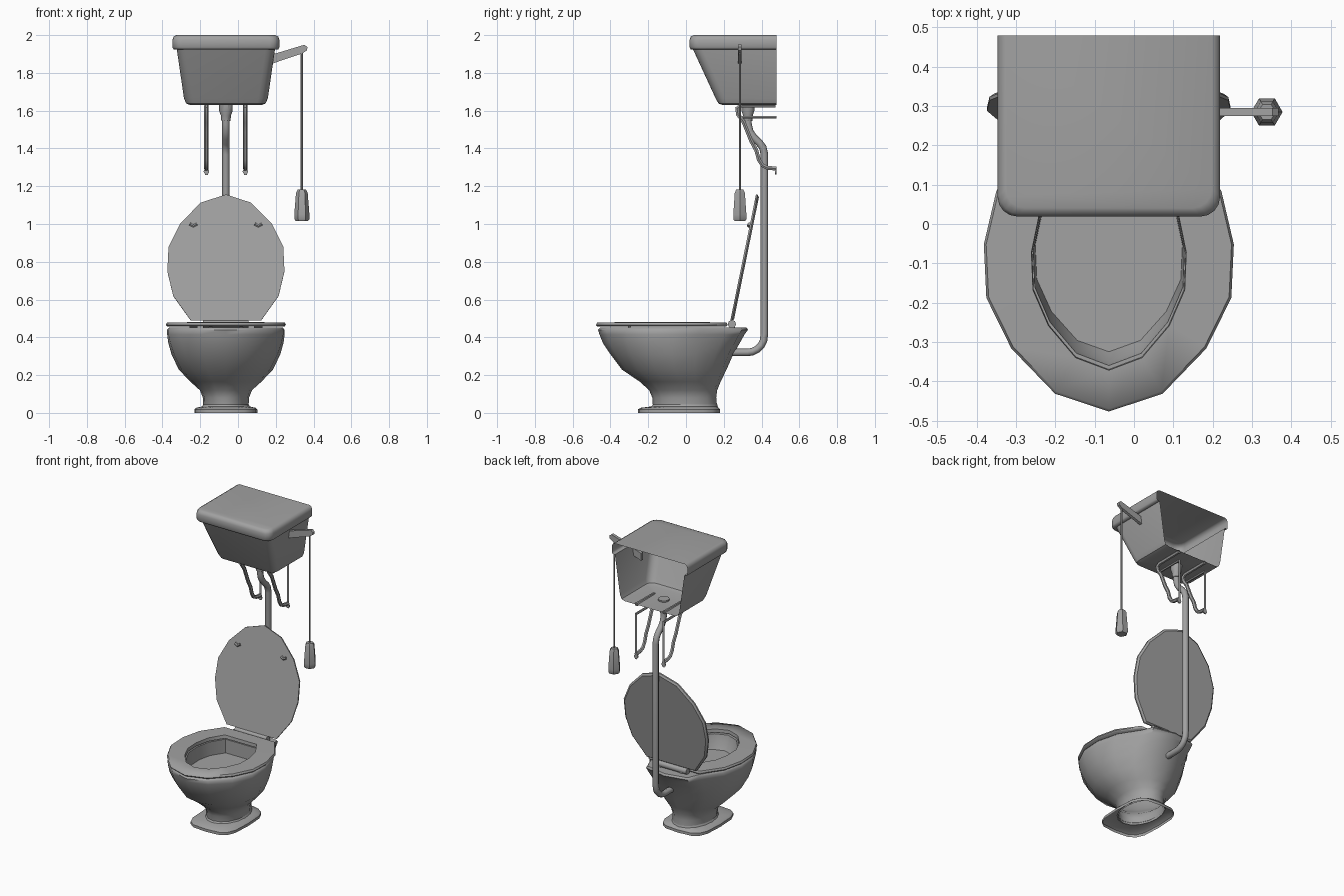
import bpy, bmesh, math
from mathutils import Matrix

if "Cube" in bpy.data.objects:
    bpy.data.objects.remove(bpy.data.objects["Cube"])

CX = -0.064   # centre line of the tank, pipe and bowl
BACK = 0.48   # wall plane
grey = bpy.data.materials.new("grey")
grey.diffuse_color = (0.36, 0.36, 0.36, 1)
grey.use_nodes = True
grey.node_tree.nodes["Principled BSDF"].inputs["Base Color"].default_value = grey.diffuse_color


def finish(ob, angle=35):
    bpy.ops.object.select_all(action='DESELECT')
    ob.select_set(True)
    bpy.context.view_layer.objects.active = ob
    if ob.type == 'CURVE':
        bpy.ops.object.convert(target='MESH')
        ob = bpy.context.object
    ob.data.materials.clear()
    ob.data.materials.append(grey)
    bpy.ops.object.shade_smooth_by_angle(angle=math.radians(angle))
    return ob


def loft(name, rings, closed=True, cap_start=False, cap_end=False, wrap=False,
         angle=35, matrix=None):
    """Skin a list of equal-length point rings."""
    bm = bmesh.new()
    vs = [[bm.verts.new(p) for p in r] for r in rings]
    n = len(vs[0])
    pairs = list(zip(vs, vs[1:])) + ([(vs[-1], vs[0])] if wrap else [])
    for a, b in pairs:
        for i in range(n if closed else n - 1):
            j = (i + 1) % n
            bm.faces.new((a[i], a[j], b[j], b[i]))
    if cap_start:
        bm.faces.new(vs[0])
    if cap_end:
        bm.faces.new(vs[-1])
    bmesh.ops.recalc_face_normals(bm, faces=bm.faces)
    if matrix:
        bm.transform(matrix)
    me = bpy.data.meshes.new(name)
    bm.to_mesh(me)
    bm.free()
    ob = bpy.data.objects.new(name, me)
    bpy.context.collection.objects.link(ob)
    return finish(ob, angle)


def tube(name, pts, r, res=2, angle=50):
    cu = bpy.data.curves.new(name, 'CURVE')
    cu.dimensions = '3D'
    cu.bevel_depth, cu.bevel_resolution, cu.use_fill_caps = r, res, True
    sp = cu.splines.new('POLY')
    sp.points.add(len(pts) - 1)
    for q, p in zip(sp.points, pts):
        q.co = (*p, 1)
    ob = bpy.data.objects.new(name, cu)
    bpy.context.collection.objects.link(ob)
    return finish(ob, angle)


def lathe(name, profile, x, y, n, angle=35):
    rings = [[(x + r * math.cos(i * math.tau / n), y + r * math.sin(i * math.tau / n), z)
              for i in range(n)] for r, z in profile]
    return loft(name, rings, cap_start=True, cap_end=True, angle=angle)


# Outlines: half width fraction, length fraction from front to back
EGG = [(0, 0), (.43, .065), (.78, .23), (.98, .415), (1, .61), (.9, .805),
       (.6, 1), (.3, 1), (0, 1)]
BOWL = [(0, 0), (.43, .055), (.78, .19), (.98, .35), (1, .51), (.88, .69),
        (.60, .86), (.50, .96), (0, 1)]


def ring(f, b, w, z, egg=1.0, power=2.0, x=CX, shape=EGG):
    """Sixteen-point section, blended from a superellipse to an outline."""
    half = []
    for i, (u, v) in enumerate(shape):
        a = i * math.pi / 8
        s, c = abs(math.sin(a)) ** (2 / power), math.cos(a)
        c = math.copysign(abs(c) ** (2 / power), c)
        half.append((w * (s + (u - s) * egg),
                     f + (b - f) * ((1 - c) / 2 * (1 - egg) + v * egg)))
    return ([(x + h, y, z) for h, y in half]
            + [(x - h, y, z) for h, y in half[-2:0:-1]])


# Bowl: outside from foot to rim, then down the inside to a flat floor
outer = [(-.175, .165, .120, .03, 0), (-.178, .160, .122, .08, 0),
         (-.195, .165, .138, .12, 0), (-.245, .183, .188, .165, 0),
         (-.34, .215, .250, .23, .2), (-.40, .25, .288, .31, .45),
         (-.44, .285, .305, .37, .7), (-.458, .31, .311, .415, .95),
         (-.466, .328, .311, .44, 1), (-.455, .32, .300, .452, 1)]
loft("bowl", [ring(*o, shape=BOWL) for o in outer] + [
    ring(-.36, .12, .192, .452), ring(-.350, .12, .190, .41),
    ring(-.325, .12, .187, .36)], cap_end=True, angle=50)

# Foot plate, hollow below
loft("foot", [
    ring(-.255, .18, .167, 0, 0, 3.6), ring(-.255, .18, .167, .018, 0, 3.6),
    ring(-.240, .172, .157, .027, 0, 3.4), ring(-.183, .168, .126, .034, 0),
    ring(-.175, .165, .120, .045, 0)])

# Seat ring
loft("seat", [
    ring(-.47, .215, .311, .458), ring(-.477, .22, .318, .466),
    ring(-.470, .215, .312, .478), ring(-.372, .12, .197, .480),
    ring(-.37, .118, .195, .458)], wrap=True, angle=60)

# Raised lid: flat outline tilted back about the hinge line
LEN = .68
tilt = Matrix.Translation((CX, .235, .49)) @ Matrix.Rotation(math.radians(-101.5), 4, 'X')
loft("lid", [
    ring(-LEN, 0, .310, 0, x=0), ring(-LEN, 0, .310, .009, x=0),
    ring(-LEN + .012, -.01, .298, .018, x=0)],
    cap_start=True, cap_end=True, angle=25, matrix=tilt)

# Rubber pads on the lid and under the seat
for sx in (-1, 1):
    px = CX + sx * .172
    tube("lid_pad", [(px - .018, .335, 1.0), (px, .332, .99), (px + .018, .335, 1.0)], .009, 1)
    tube("seat_pad", [(px - .022, -.30, .456), (px + .022, -.30, .456)], .008, 1)
    tube("hinge_post", [(CX + sx * .08, .245, .44), (CX + sx * .08, .245, .475)], .018, 1)

# Hinge bar
tube("hinge", [(CX - .12, .243, .470), (CX + .12, .243, .470)], .022)


def u_section(w, f, r, z):
    """Rounded U open towards the wall."""
    arc = [(w - r + r * math.cos(a), f + r - r * math.sin(a))
           for a in (i * math.pi / 8 for i in range(5))]
    half = [(w, BACK)] + arc
    return ([(CX + x, y, z) for x, y in half]
            + [(CX - x, y, z) for x, y in reversed(half)])


# Tank with overhanging cover, open at the wall
loft("tank", [
    u_section(.190, .195, .035, 1.63), u_section(.210, .172, .045, 1.638),
    u_section(.222, .157, .05, 1.665), u_section(.260, .037, .05, 1.925)],
    closed=False, cap_start=True, angle=40)
loft("tank_cover", [
    u_section(.260, .037, .05, 1.925), u_section(.277, .025, .05, 1.925),
    u_section(.283, .019, .05, 1.935), u_section(.283, .019, .05, 1.975),
    u_section(.277, .025, .05, 1.992), u_section(.262, .040, .05, 2.0)],
    closed=False, cap_end=True, angle=60)

# Flush lever: slim bar through the tank wall
lever = [(.13, 1.83), (.19, 1.852), (.34, 1.903), (.364, 1.918),
         (.368, 1.936), (.352, 1.949), (.19, 1.900), (.13, 1.88)]
loft("lever", [[(x, y, z) for x, z in lever] for y in (.275, .295)],
     cap_start=True, cap_end=True)

# Pull cord and handle
tube("cord", [(.338, .285, 1.17), (.338, .285, 1.93)], .006, 1)
lathe("pull_handle", [(.033, 1.016), (.040, 1.026), (.040, 1.05), (.031, 1.165), (.022, 1.182)],
      .338, .285, 6)

# Flush pipe with collar at the tank
pipe = [(.328, 1.64), (.328, 1.53), (.337, 1.49), (.357, 1.46), (.388, 1.43),
        (.407, 1.405), (.415, 1.37), (.415, .42)]
pipe += [(.325 + .09 * math.cos(a), .41 - .09 * math.sin(a))
         for a in (i * math.pi / 10 for i in range(1, 6))] + [(.21, .32)]
tube("flush_pipe", [(CX, y, z) for y, z in pipe], .02)
lathe("pipe_collar", [(.024, 1.545), (.027, 1.575), (.036, 1.60), (.036, 1.64)], CX, .328, 10)

# Wall brackets: curved arm, top rail and flat wall strip
arm = [(.475, 1.628), (.29, 1.626), (.270, 1.612), (.275, 1.58), (.305, 1.54),
       (.325, 1.49), (.345, 1.44), (.372, 1.39), (.386, 1.34),
       (.405, 1.31), (.43, 1.298), (.478, 1.293)]
for x in (-.167, .039):
    tube("bracket_arm", [(x, y, z) for y, z in arm], .012, 1)
    tube("bracket_rail", [(x, .29, 1.565), (x, BACK, 1.565)], .008, 1)
    loft("wall_strip", [[(x - .008, BACK - .001, z), (x + .008, BACK - .001, z)]
                        for z in (1.26, 1.57)], closed=False)
    tube("bracket_foot", [(x, .472, 1.278), (x, BACK, 1.278)], .015, 2)
